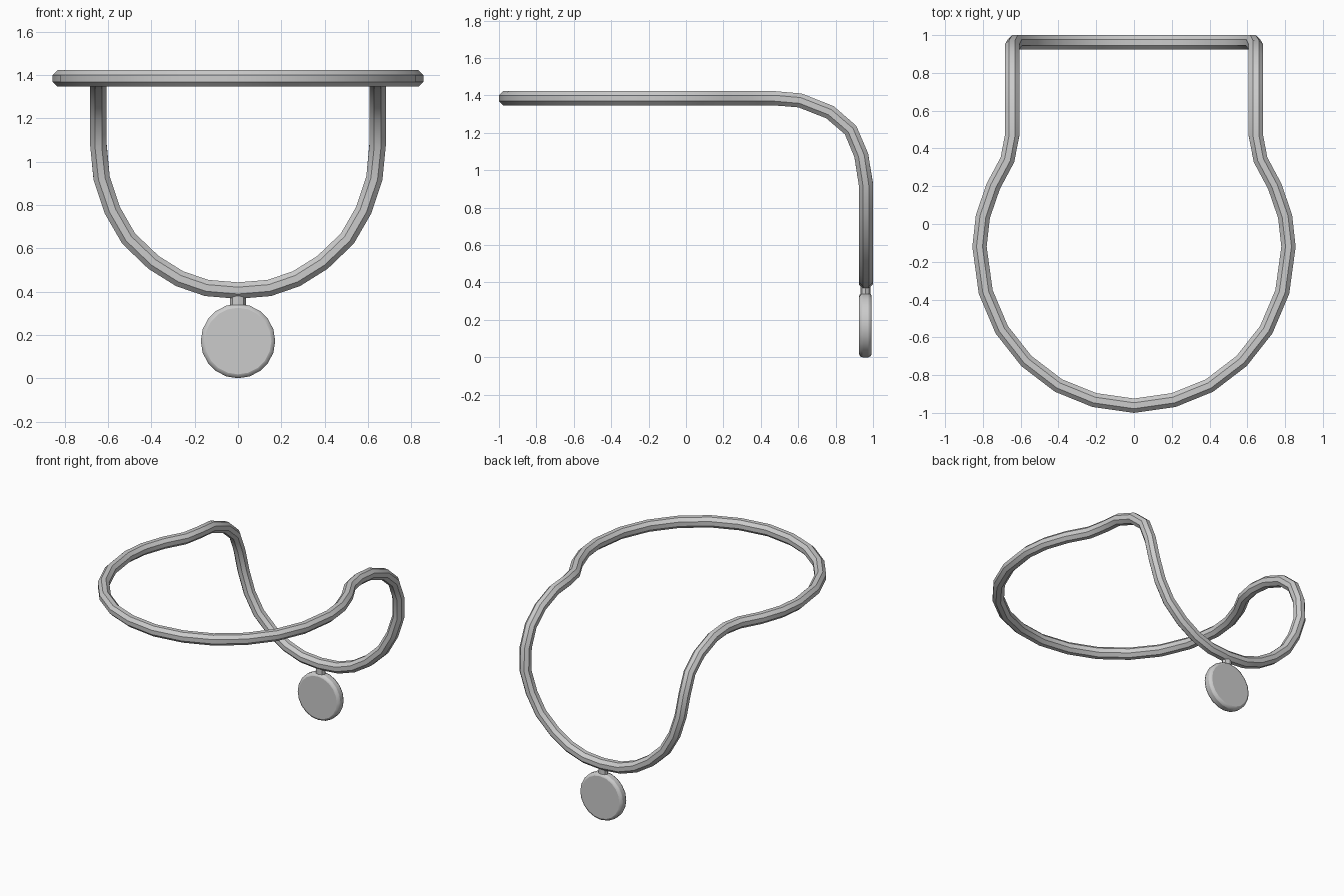
import bpy, bmesh, math
from mathutils import Matrix

if "Cube" in bpy.data.objects:
    bpy.data.objects.remove(bpy.data.objects["Cube"])

R = 0.038
BACK = 0.962
Z = 1.385


def finish(obj, angle):
    bpy.ops.object.select_all(action='DESELECT')
    obj.select_set(True)
    bpy.context.view_layer.objects.active = obj
    bpy.ops.object.shade_smooth_by_angle(angle=math.radians(angle))


# Collar band: right half of the centreline, from front middle to back middle
ring = [(0, -0.962), (0.21, -0.932), (0.40, -0.855), (0.57, -0.725), (0.70, -0.56),
        (0.785, -0.36), (0.818, -0.12), (0.80, 0.04), (0.745, 0.20), (0.67, 0.34)]
bend = [(0.47, Z), (0.61, 1.373), (0.77, 1.31), (0.88, 1.215), (0.937, 1.08)]
drop = [(0.63, 0.925), (0.58, 0.775), (0.505, 0.645), (0.39, 0.535),
        (0.27, 0.46), (0.145, 0.417), (0, 0.405)]
half = [(x, y, Z) for x, y in ring]
half += [(0.645, y, z) for y, z in bend]
half += [(x, BACK, z) for x, z in drop]
path = half + [(-x, y, z) for x, y, z in half[-2:0:-1]]

# Sweep an eight-sided section along the closed path, facing outward
bm = bmesh.new()
N = 8
count = len(path)
from mathutils import Vector
pts = [Vector(p) for p in path]
loops = []
for i, p in enumerate(pts):
    a = (p - pts[i - 1]).normalized()
    b = (pts[(i + 1) % count] - p).normalized()
    tangent = (a + b).normalized()
    # reference turns from up to backward as the band bends down
    ref = Vector((0, 0.7, 0.7)) if abs(tangent.x) < 0.2 and p.y > 0.6 else Vector((0, 0, 1))
    if p.y > 0.4:
        t = min(1, max(0, (p.y - 0.47) / (BACK - 0.47)))
        phi = t * math.pi / 2
        if p.z > 0.95:
            ref = Vector((0, -tangent.z, tangent.y))
            if ref.z < 0 or ref.y < -0.01:
                ref = -ref
        else:
            ref = Vector((0, 1, 0))
    u = (ref - tangent * ref.dot(tangent)).normalized()
    v = tangent.cross(u)
    loops.append([bm.verts.new(p + R * (math.cos(k * math.tau / N + math.pi / N) * u
                                       + math.sin(k * math.tau / N + math.pi / N) * v)
                               / math.cos(math.pi / N)) for k in range(N)])
for i in range(count):
    m, n = loops[i], loops[(i + 1) % count]
    for k in range(N):
        j = (k + 1) % N
        bm.faces.new((m[k], m[j], n[j], n[k]))
bmesh.ops.recalc_face_normals(bm, faces=bm.faces)
mesh = bpy.data.meshes.new("collar_band")
bm.to_mesh(mesh)
bm.free()
band = bpy.data.objects.new("collar_band", mesh)
bpy.context.collection.objects.link(band)
finish(band, 30)

# Round tag with softened rim
bpy.ops.mesh.primitive_cylinder_add(vertices=20, radius=0.172, depth=0.068,
                                    location=(0, 0.959, 0.172),
                                    rotation=(math.pi / 2, 0, 0))
tag = bpy.context.object
tag.name = "round_tag"
bev = tag.modifiers.new("rim", 'BEVEL')
bev.width = 0.018
bev.segments = 2
bev.limit_method = 'ANGLE'
bev.angle_limit = math.radians(40)
finish(tag, 30)

# Short stem joining tag to band
bpy.ops.mesh.primitive_cylinder_add(vertices=8, radius=0.036, depth=0.09,
                                    location=(0, 0.959, 0.36))
stem = bpy.context.object
stem.name = "tag_stem"
stem.data.transform(Matrix.Diagonal((1, 0.75, 1, 1)))
finish(stem, 30)
